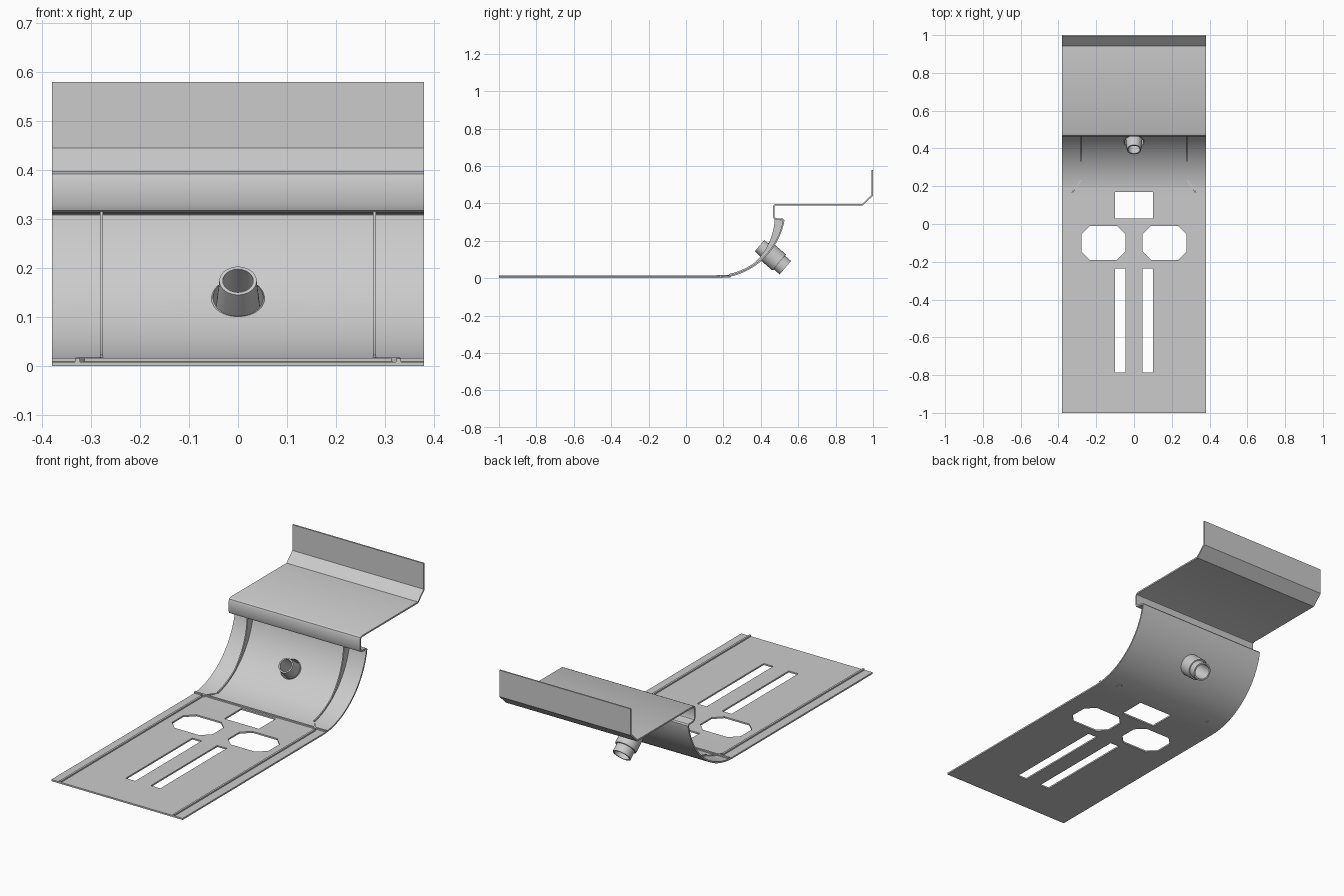
import bpy, bmesh, math
from mathutils import Vector

if "Cube" in bpy.data.objects:
    bpy.data.objects.remove(bpy.data.objects["Cube"])

W = 0.38                 # half width of the sheet
T = 0.008                # sheet thickness
CY, CZ, R = 0.155, 0.378, 0.378   # centre and radius of the curved riser


def arc(a, r=R):
    a = math.radians(a)
    return (CY + r * math.sin(a), CZ - r * math.cos(a))


def finish(bm, name, smooth=True):
    bmesh.ops.recalc_face_normals(bm, faces=bm.faces)
    me = bpy.data.meshes.new(name)
    bm.to_mesh(me)
    bm.free()
    ob = bpy.data.objects.new(name, me)
    bpy.context.collection.objects.link(ob)
    if smooth:
        shade(ob)
    return ob


def shade(ob):
    bpy.ops.object.select_all(action='DESELECT')
    ob.select_set(True)
    bpy.context.view_layer.objects.active = ob
    bpy.ops.object.shade_smooth_by_angle(angle=math.radians(30))


def prism(name, pts, axis, lo, hi, smooth=False):
    """Extrude a 2D outline: axis 'x' uses (y, z) points, axis 'z' uses (x, y)."""
    bm = bmesh.new()
    place = (lambda p, t: (t, p[0], p[1])) if axis == 'x' else (lambda p, t: (p[0], p[1], t))
    face = bm.faces.new([bm.verts.new(place(p, lo)) for p in pts])
    ext = bmesh.ops.extrude_face_region(bm, geom=[face])
    move = Vector(place((0, 0), hi - lo))
    bmesh.ops.translate(bm, vec=move, verts=[v for v in ext['geom'] if isinstance(v, bmesh.types.BMVert)])
    return finish(bm, name, smooth)


def offset(path, d):
    """Mitred copy of an open path, moved to its left."""
    out = []
    for i, p in enumerate(path):
        segs = []
        for j in (i - 1, i):
            if 0 <= j < len(path) - 1:
                v = Vector(path[j + 1]) - Vector(path[j])
                segs.append(Vector((-v.y, v.x)).normalized())
        n = sum(segs, Vector((0, 0))).normalized()
        out.append(tuple(Vector(p) + n * (d / n.dot(segs[0]))))
    return out


def lathe(name, pts, steps=40):
    """Closed (radius, distance) outline spun around the spout axis."""
    bm = bmesh.new()
    rings = []
    for i in range(steps):
        a = 2 * math.pi * i / steps
        rings.append([bm.verts.new((r * math.cos(a), r * math.sin(a), d)) for r, d in pts])
    n = len(pts)
    for i in range(steps):
        p, q = rings[i], rings[(i + 1) % steps]
        for j in range(n):
            k = (j + 1) % n
            bm.faces.new((p[j], p[k], q[k], q[j]))
    ob = finish(bm, name)
    aim(ob)
    return ob


def aim(ob):
    y, z = arc(49.5, 1)
    ob.rotation_mode = 'QUATERNION'
    ob.rotation_quaternion = Vector((0, y - CY, z - CZ)).to_track_quat('Z', 'Y')
    ob.location = (0, CY, CZ)


def strip(name, a, b, z0, z1, w):
    """Low raised bar on the floor between two (x, y) points."""
    a, b = Vector(a), Vector(b)
    d = (b - a).normalized()
    n = Vector((-d.y, d.x)) * w / 2
    return prism(name, [a + n, b + n, b - n, a - n], 'z', z0, z1)


# bent sheet: floor, curved riser, lip, shelf, chamfer and back wall
path = [(-1, 0)] + [arc(77.8 * i / 24) for i in range(25)]
path += [(0.526, 0.310), (0.521, 0.317), (0.511, 0.32), (0.486, 0.32), (0.476, 0.324),
         (0.472, 0.333), (0.472, 0.377), (0.475, 0.386), (0.483, 0.39),
         (0.946, 0.39), (1.0, 0.442), (1.0, 0.58)]
sheet = prism("bent_sheet", path + offset(path, T)[::-1], 'x', -W, W)

# cutters for the floor openings and the spout hole
cutters = [prism("window_cutter", [(-.1, .03), (.1, .03), (.1, .17), (-.1, .17)], 'z', -.1, .1)]
for s in (-1, 1):
    cx, cy, hx, hy, c = s * 0.162, -0.1, 0.117, 0.09, 0.045
    octagon = [(cx + hx, cy + hy - c), (cx + hx - c, cy + hy), (cx - hx + c, cy + hy), (cx - hx, cy + hy - c),
               (cx - hx, cy - hy + c), (cx - hx + c, cy - hy), (cx + hx - c, cy - hy), (cx + hx, cy - hy + c)]
    cutters.append(prism("octagon_cutter", octagon, 'z', -.1, .1))
    slot = [(s * .045, -.785), (s * .1, -.785), (s * .1, -.235), (s * .045, -.235)]
    cutters.append(prism("slot_cutter", slot, 'z', -.1, .1))
bm = bmesh.new()
bmesh.ops.create_cone(bm, cap_ends=True, segments=40, radius1=.051, radius2=.051, depth=.1)
bmesh.ops.translate(bm, vec=(0, 0, R), verts=bm.verts)
cutters.append(finish(bm, "spout_hole_cutter"))
aim(cutters[-1])

for c in cutters:
    c.hide_render = True
    m = sheet.modifiers.new("cut", 'BOOLEAN')
    m.operation, m.solver, m.object = 'DIFFERENCE', 'EXACT', c
bpy.context.view_layer.objects.active = sheet
for m in list(sheet.modifiers):
    bpy.ops.object.modifier_apply(modifier=m.name)
for c in cutters:
    bpy.data.objects.remove(c)
shade(sheet)

# spout tube and the collar around it behind the riser
lathe("spout_tube", [(.038, .314), (.047, .42), (.047, .495), (.039, .495), (.039, .42), (.031, .314)])
lathe("spout_collar", [(.051, .366), (.056, .372), (.056, .448), (.053, .453), (.044, .453), (.044, .445), (.051, .445)])

# tapered side ribs, floor rails and diagonal links
angles = [12 + 67 * i / 20 for i in range(21)]


def rib_width(a):
    t = max(0, (a - 36) / 43)
    return 0.007 + 0.038 * t


rib = [arc(a, R - 0.004) for a in angles] + [arc(a, R - T - rib_width(a)) for a in reversed(angles)]
for s, side in ((-1, "left"), (1, "right")):
    x = s * 0.279
    prism("rib_" + side, rib, 'x', x - .003, x + .003, True)
    strip("link_" + side, (x, .236), (s * .328, .165), .004, .017, .007)
    strip("rail_" + side, (s * .328, -1), (s * .328, .168), .004, .015, .010)

# cross bar at the foot of the riser
strip("cross_bar", (-W, .185), (W, .185), .004, .016, .010)
